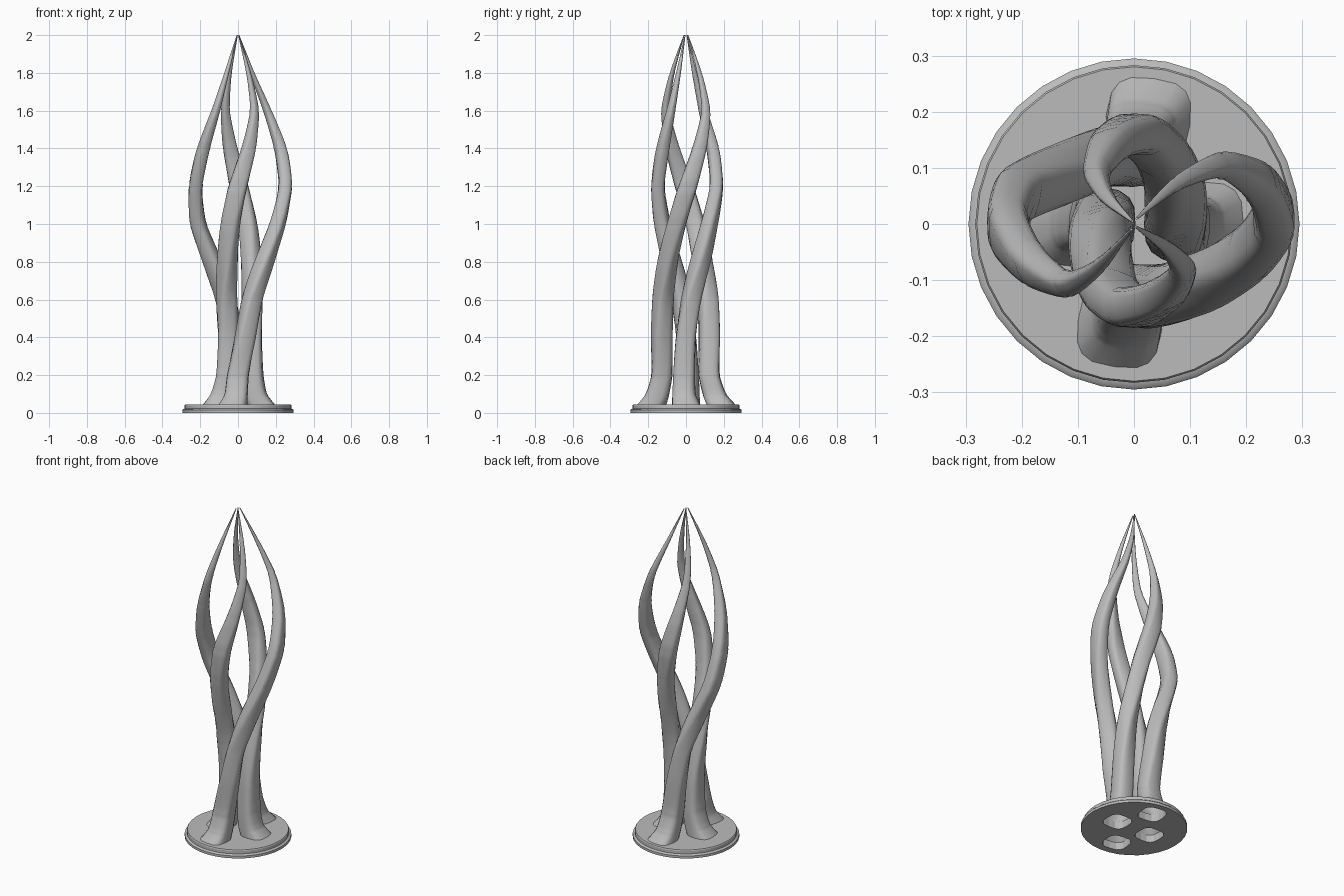
import bpy
import bmesh
import math
from mathutils import Vector

default_cube = bpy.data.objects.get("Cube")
if default_cube:
    bpy.data.objects.remove(default_cube)

grey = bpy.data.materials.new("light grey")
grey.use_nodes = True
COLOUR = (0.5, 0.5, 0.5, 1)
grey.diffuse_color = COLOUR
grey.node_tree.nodes["Principled BSDF"].inputs["Base Color"].default_value = COLOUR

PLATE_TOP = 0.045
SIDES = 16
STEPS = 6

# Centre line (x, y) of each strand at the shared heights
HEIGHTS = (PLATE_TOP, 0.1, 0.2, 0.4, 0.6, 0.8, 1, 1.2, 1.4, 1.6, 1.8, 2)
STRANDS = {
    "front": ((-.025, -.18), (-.01, -.16), (0, -.14), (.04, -.14), (.08, -.13), (.145, -.1),
              (.21, -.05), (.248, .01), (.223, .07), (.155, .103), (.075, .07), (.005, .01)),
    "back": ((.025, .185), (.01, .16), (0, .135), (-.03, .135), (-.07, .125), (-.14, .09),
             (-.21, .05), (-.222, -.01), (-.182, -.07), (-.118, -.105), (-.06, -.072),
             (-.005, -.01)),
    "left": ((.12, 0), (.1, -.01), (.09, -.01), (.085, 0), (.085, .03), (.075, .08),
             (.05, .125), (.005, .159), (-.04, .14), (-.065, .09), (-.045, .045), (-.003, .005)),
    "right": ((-.11, 0), (-.09, .01), (-.07, .01), (-.065, 0), (-.07, -.03), (-.06, -.08),
              (-.04, -.125), (0, -.147), (.055, -.122), (.085, -.08), (.055, -.04),
              (.003, -.005)),
}
# Half depth, half width and inward stretch of the section at the same heights
SIZES = ((.075, .075, 1), (.055, .062, 1.3), (.045, .058, 1.5), (.042, .053, 1.6),
         (.04, .05, 1.6), (.04, .05, 1.4), (.039, .05, 1.1), (.036, .05, 1), (.031, .037, 1),
         (.02, .022, 1), (.011, .012, 1), (.002, .002, 1))


def smooth_path(points):
    """Hermite curve through points whose last coordinate is the height."""
    points = [Vector(p) for p in points]
    last = len(points) - 1

    def slope(i):
        a, b = points[max(i - 1, 0)], points[min(i + 1, last)]
        return (b - a) / (b[-1] - a[-1])

    result = []
    for i in range(last):
        a, b = points[i], points[i + 1]
        gap = b[-1] - a[-1]
        for k in range(STEPS):
            t = k / STEPS
            s = t * t * (3 - 2 * t)
            result.append(a.lerp(b, s) + gap * t * (1 - t)
                          * ((1 - t) * slope(i) - t * slope(i + 1))
                          - (b - a) * t * (1 - t) * (1 - 2 * t))
    return result + [points[last]]


def section(x, y, depth, width, stretch):
    """Rounded four-sided outline facing outward, with a keel toward the axis."""
    angle = math.atan2(y, x)
    outline = []
    for k in range(SIDES):
        a = math.tau * k / SIDES
        c, s = math.cos(a), math.sin(a)
        u = depth * math.copysign(abs(c) ** 0.65, c)
        if c < 0:
            u *= stretch
        v = width * math.copysign(abs(s) ** 0.65, s)
        outline.append((x + u * math.cos(angle) - v * math.sin(angle),
                        y + u * math.sin(angle) + v * math.cos(angle)))
    return outline


def loft(name, rings, close_bottom):
    """Skin a stack of (outline, height) rings."""
    bm = bmesh.new()
    loops = [[bm.verts.new((x, y, z)) for x, y in outline] for outline, z in rings]
    for low, high in zip(loops, loops[1:]):
        for k in range(len(low)):
            n = (k + 1) % len(low)
            bm.faces.new((low[k], low[n], high[n], high[k]))
    bm.faces.new(loops[-1])
    if close_bottom:
        bm.faces.new(loops[0][::-1])
    mesh = bpy.data.meshes.new(name)
    bm.to_mesh(mesh)
    bm.free()
    mesh.materials.append(grey)
    obj = bpy.data.objects.new(name, mesh)
    bpy.context.collection.objects.link(obj)
    return obj


def shade(obj, degrees):
    bpy.ops.object.select_all(action='DESELECT')
    obj.select_set(True)
    bpy.context.view_layer.objects.active = obj
    bpy.ops.object.shade_smooth_by_angle(angle=math.radians(degrees))


def circle(radius, count=32):
    return [(radius * math.cos(math.tau * k / count), radius * math.sin(math.tau * k / count))
            for k in range(count)]


# Stepped round plate
plate = loft("base_plate", [(circle(.295), 0), (circle(.295), .015), (circle(.29), .02),
                            (circle(.283), .022), (circle(.283), .04),
                            (circle(.28), PLATE_TOP)], True)

# Four twisting strands, open at the foot
for name, centres in STRANDS.items():
    path = smooth_path([(*c, *size, z) for c, size, z in zip(centres, SIZES, HEIGHTS)])
    rings = [(section(x, y, d, w, k), z) for x, y, d, w, k, z in path]
    strand = loft(f"{name}_strand", rings, False)
    shade(strand, 50)

    # Opening through the plate under the hollow foot
    x, y, d, w, k, z = path[0]
    foot = section(x, y, d * .95, w * .95, k)
    cutter = loft(f"{name}_foot_cutter", [(foot, -.1), (foot, .1)], True)
    cutter.hide_render = True
    cutter.hide_viewport = True
    cut = plate.modifiers.new(f"{name}_opening", 'BOOLEAN')
    cut.operation = 'DIFFERENCE'
    cut.solver = 'EXACT'
    cut.object = cutter

shade(plate, 30)
